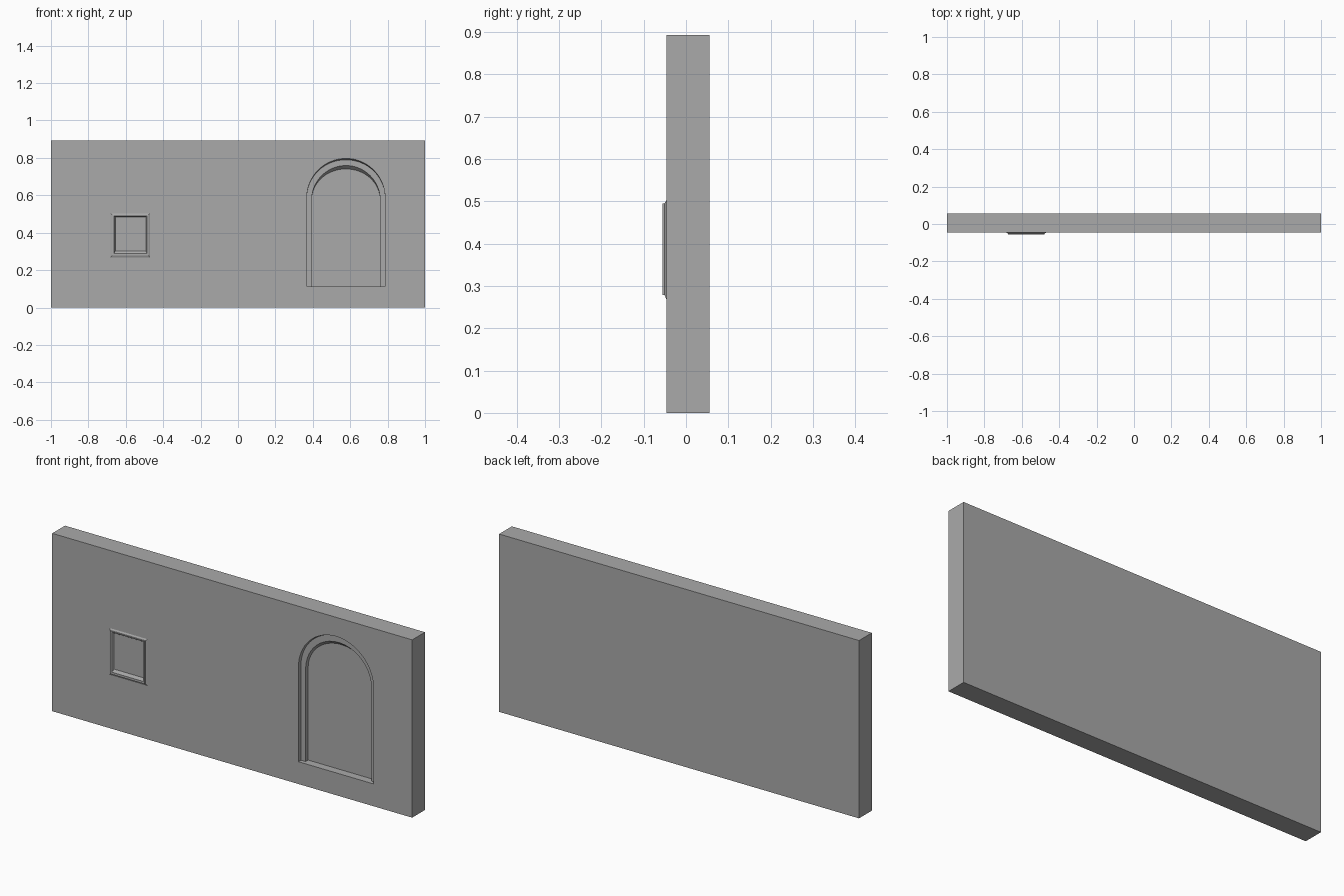
import bpy, bmesh, math

cube = bpy.data.objects.get("Cube")
if cube:
    bpy.data.objects.remove(cube, do_unlink=True)

plaster = bpy.data.materials.new("grey_plaster")
plaster.use_nodes = True
grey = (0.4, 0.4, 0.4, 1)
plaster.diffuse_color = grey
plaster.node_tree.nodes["Principled BSDF"].inputs["Base Color"].default_value = grey

FRONT, BACK, HEIGHT = -0.046, 0.055, 0.893


def loft(name, rings, closed=False):
    """Skin equal-length rings; cap the ends, or join last ring to first."""
    bm = bmesh.new()
    loops = [[bm.verts.new(p) for p in ring] for ring in rings]
    pairs = list(zip(loops, loops[1:]))
    if closed:
        pairs.append((loops[-1], loops[0]))
    else:
        bm.faces.new(loops[0])
        bm.faces.new(loops[-1])
    for a, b in pairs:
        for i in range(len(a)):
            j = (i + 1) % len(a)
            bm.faces.new((a[i], a[j], b[j], b[i]))
    bmesh.ops.recalc_face_normals(bm, faces=bm.faces)
    mesh = bpy.data.meshes.new(name)
    bm.to_mesh(mesh)
    bm.free()
    mesh.materials.append(plaster)
    obj = bpy.data.objects.new(name, mesh)
    bpy.context.collection.objects.link(obj)
    return obj


def rect(x0, x1, z0, z1, y):
    return [(x0, y, z0), (x1, y, z0), (x1, y, z1), (x0, y, z1)]


def arch(half, spring, top, y, cx=0.577, floor=0.112, steps=32):
    """Doorway outline with a half-ellipse head."""
    pts = [(cx - half, y, floor), (cx + half, y, floor)]
    for i in range(steps + 1):
        a = math.pi * i / steps
        pts.append((cx + half * math.cos(a), y, spring + (top - spring) * math.sin(a)))
    return pts


# Wall slab
wall = loft("wall", [rect(-1, 1, 0, HEIGHT, y) for y in (FRONT, BACK)])

# Stepped arched niche: half width, spring height, front top, back top, start, end
steps = [(0.209, 0.588, 0.797, 0.790, FRONT, FRONT + 0.02),
         (0.183, 0.576, 0.759, 0.741, FRONT + 0.02, FRONT + 0.04)]
for half, spring, top, back_top, y0, y1 in steps:
    cutter = loft("niche_cutter", [arch(half, spring, top, -0.1),
                                   arch(half, spring, top, y0),
                                   arch(half, spring, back_top, y1)])
    cutter.hide_render = True
    cut = wall.modifiers.new("niche", "BOOLEAN")
    cut.operation, cut.solver, cut.object = "DIFFERENCE", "EXACT", cutter
    bpy.context.view_layer.objects.active = wall
    bpy.ops.object.modifier_apply(modifier=cut.name)
    bpy.data.objects.remove(cutter, do_unlink=True)

# Raised window frame with splayed edges and a deeper sill
loft("window_frame", [
    rect(-0.682, -0.470, 0.268, 0.503, FRONT),
    rect(-0.673, -0.479, 0.279, 0.495, -0.051),
    rect(-0.673, -0.479, 0.279, 0.495, -0.056),
    rect(-0.662, -0.487, 0.290, 0.490, -0.056),
    rect(-0.656, -0.493, 0.303, 0.484, FRONT),
], closed=True)
